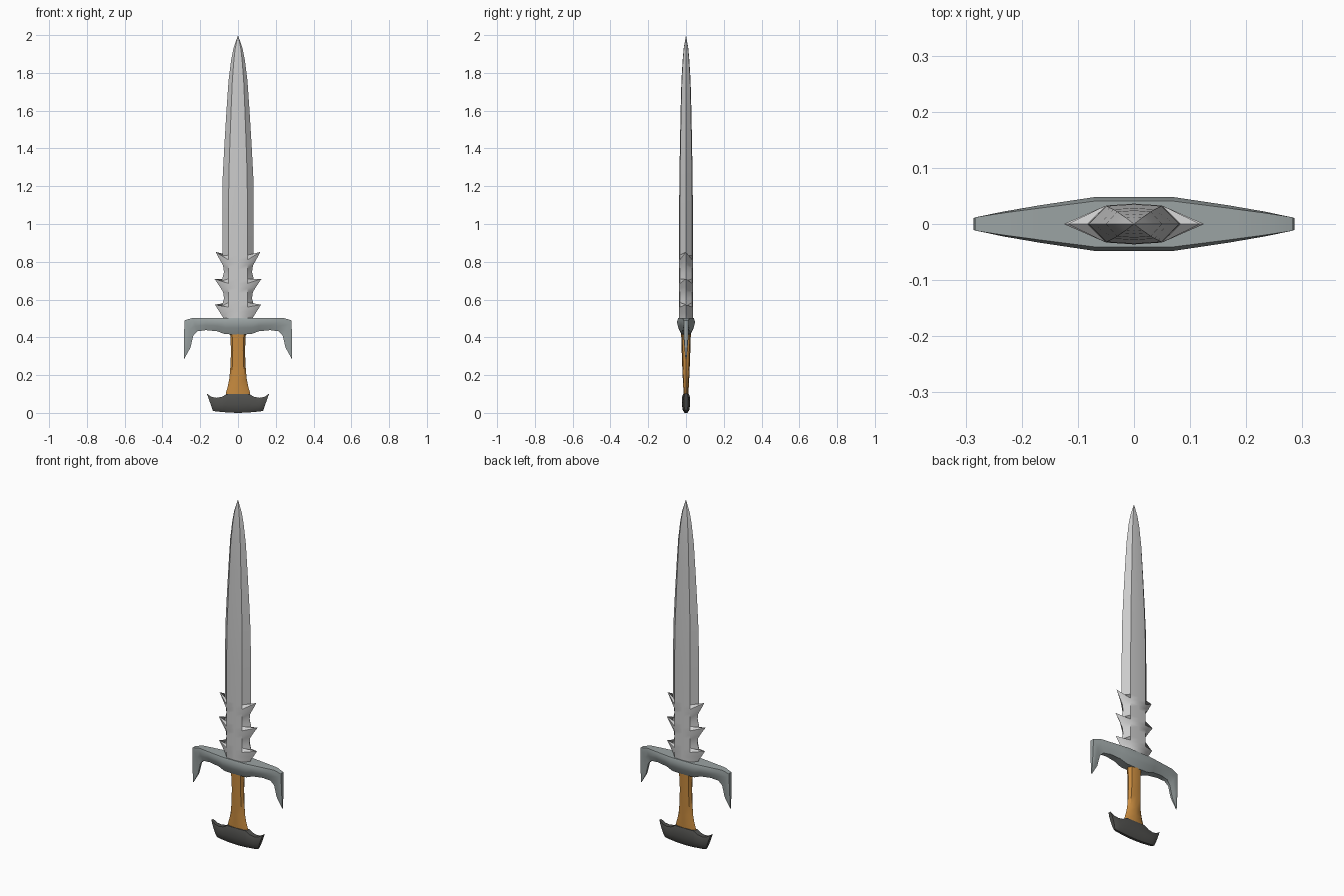
import bpy, bmesh

if "Cube" in bpy.data.objects:
    bpy.data.objects.remove(bpy.data.objects["Cube"])


def material(name, rgb):
    m = bpy.data.materials.new(name)
    m.diffuse_color = (*rgb, 1)
    m.use_nodes = True
    m.node_tree.nodes["Principled BSDF"].inputs["Base Color"].default_value = m.diffuse_color
    return m


steel = material("blade steel", (0.60, 0.60, 0.60))
iron = material("guard grey", (0.33, 0.37, 0.37))
wood = material("grip orange", (0.58, 0.26, 0.05))
dark = material("pommel dark grey", (0.08, 0.08, 0.075))


def loft(name, rings, mat, angle):
    """Skin equal-sized rings of points and cap both ends."""
    bm = bmesh.new()
    vr = [[bm.verts.new(p) for p in r] for r in rings]
    n = len(vr[0])
    for a, b in zip(vr, vr[1:]):
        for i in range(n):
            j = (i + 1) % n
            bm.faces.new((a[i], a[j], b[j], b[i]))
    bm.faces.new(vr[0])
    bm.faces.new(vr[-1])
    bmesh.ops.remove_doubles(bm, verts=bm.verts, dist=0.0005)
    bmesh.ops.recalc_face_normals(bm, faces=bm.faces)
    me = bpy.data.meshes.new(name)
    bm.to_mesh(me)
    bm.free()
    ob = bpy.data.objects.new(name, me)
    bpy.context.collection.objects.link(ob)
    me.materials.append(mat)
    bpy.ops.object.select_all(action='DESELECT')
    ob.select_set(True)
    bpy.context.view_layer.objects.active = ob
    bpy.ops.object.shade_smooth_by_angle(angle=angle)
    return ob


def mirrored(rings):
    """Rings run outward from x = 0; prepend their mirror image."""
    return [[(-x, y, z) for x, y, z in r] for r in reversed(rings[1:])] + rings


# Blade: ridged diamond section, edge points flare into barbs
def blade_ring(z, edge_x, edge_z, sx, sy):
    half = [(edge_x, 0, edge_z), (sx, sy, z), (0, sy * 1.1, z)]
    pts = half + [(-sx, sy, z), (-edge_x, 0, edge_z)]
    return pts + [(-sx, -sy, z), (0, -sy * 1.1, z), (sx, -sy, z)]


edges = [(.076, .485), (.08, .507), (.098, .535), (.122, .573), (.086, .565),
         (.074, .605), (.079, .64), (.096, .668), (.125, .71), (.086, .698),
         (.074, .745), (.079, .78), (.095, .808), (.118, .852), (.083, .832)]
rings = [blade_ring(.485 + i * .025, x, z, .05, .033) for i, (x, z) in enumerate(edges)]
for z, w, t in [(1.05, .083, .033), (1.25, .081, .032), (1.42, .072, .029),
                (1.6, .061, .026), (1.76, .05, .022), (1.87, .036, .016),
                (1.93, .024, .011), (2.0, 0, 0)]:
    rings.append(blade_ring(z, w, z, w * .6, t))
loft("blade", rings, steel, 0.7)


# Sections spanning from a top point to a bottom point, for guard and pommel
def bar_ring(top, bottom, t, profile):
    side = [(top[0] + (bottom[0] - top[0]) * f, t * k,
             top[1] + (bottom[1] - top[1]) * f) for f, k in profile]
    return side + [(x, -y, z) for x, y, z in reversed(side)]


# Guard with down-turned claws
guard_profile = [(0, .85), (.25, 1), (.6, .85), (1, .5)]
guard = [((0, .503), (0, .415), .048), ((.07, .503), (.07, .417), .048),
         ((.11, .503), (.11, .432), .042), ((.17, .503), (.17, .438), .033),
         ((.24, .503), (.215, .432), .022), ((.283, .49), (.236, .41), .014),
         ((.286, .40), (.252, .345), .012), ((.286, .285), (.284, .287), .003)]
loft("guard", mirrored([bar_ring(*g, guard_profile) for g in guard]), iron, 0.7)

# Grip, flared at the bottom
grip = []
for z, w, d in [(.085, .066, .012), (.11, .063, .013), (.14, .054, .015),
                (.18, .046, .017), (.25, .04, .02), (.33, .037, .023), (.43, .042, .026)]:
    grip.append([(x * w, y * d, z) for x, y in
                 [(1, 0), (.75, .75), (0, 1), (-.75, .75),
                  (-1, 0), (-.75, -.75), (0, -1), (.75, -.75)]])
loft("grip", grip, wood, 0.7)

# Pommel with upswept horns
pommel_profile = [(0, .7), (.2, 1), (.55, 1), (.85, .8), (1, .35)]
pommel = [((0, .10), (0, 0), .022), ((.06, .10), (.055, .002), .022),
          ((.085, .085), (.085, .005), .021), ((.115, .08), (.11, .007), .019),
          ((.14, .085), (.125, .009), .016), ((.165, .102), (.133, .012), .011)]
loft("pommel", mirrored([bar_ring(*p, pommel_profile) for p in pommel]), dark, 0.7)
